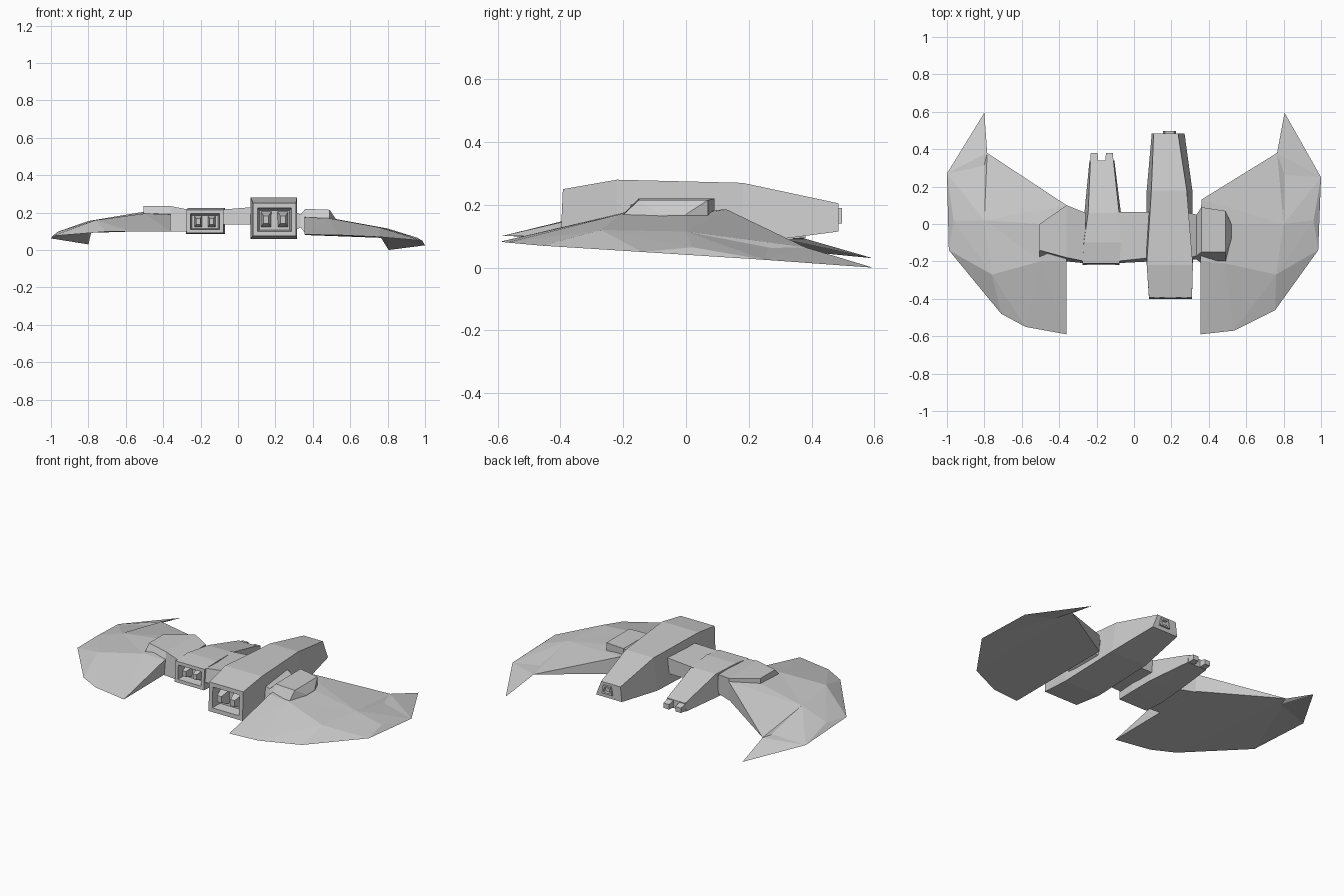
import bpy, bmesh


def make(name, bm):
    bmesh.ops.recalc_face_normals(bm, faces=bm.faces[:])
    me = bpy.data.meshes.new(name)
    bm.to_mesh(me)
    bm.free()
    ob = bpy.data.objects.new(name, me)
    bpy.context.collection.objects.link(ob)
    return ob


def loft(name, rings, intake=None):
    """Skin four-sided rings; optionally recess the first end."""
    bm = bmesh.new()
    vs = [[bm.verts.new(p) for p in r] for r in rings]
    for a, b in zip(vs, vs[1:]):
        for i in range(4):
            j = (i + 1) % 4
            bm.faces.new((a[i], a[j], b[j], b[i]))
    end = bm.faces.new(vs[0])
    bm.faces.new(vs[-1])
    bmesh.ops.recalc_face_normals(bm, faces=bm.faces[:])
    if intake:
        rim, depth = intake
        bmesh.ops.inset_region(bm, faces=[end], thickness=rim, use_even_offset=True)
        bmesh.ops.inset_region(bm, faces=[end], thickness=rim * 0.4, depth=-depth, use_even_offset=True)
    return make(name, bm)


def ysec(y, x0, x1, z0, z1, t0=0, t1=0, dy=0):
    """Ring across y; t0/t1 pull the top corners inward, dy slants the top."""
    return [(x0, y, z0), (x1, y, z0), (x1 - t1, y + dy, z1), (x0 + t0, y + dy, z1)]


def xsec(x, yb, yt, yr, z0, z1):
    """Ring across x with a slanted front edge (yb bottom, yt top)."""
    return [(x, yb, z0), (x, yr, z0), (x, yr, z1), (x, yt, z1)]


# Faceted wings: shared faces, one set of points per side
WING_FACES = [
    (0, 1, 10), (0, 10, 9), (1, 11, 10), (1, 2, 11), (2, 3, 11), (3, 14, 11),
    (11, 14, 12), (3, 4, 14), (14, 4, 12), (12, 4, 5), (12, 5, 6), (12, 6, 8),
    (12, 8, 13), (10, 11, 12), (10, 12, 13), (9, 10, 13), (9, 13, 8),
    (6, 7, 8), (0, 9, 8, 7),
    (0, 7, 1), (1, 7, 2), (2, 7, 6), (2, 6, 3), (3, 6, 4), (4, 6, 5)]


def wing(name, side, pts):
    bm = bmesh.new()
    vs = [bm.verts.new((side * x, y, z)) for x, y, z in pts]
    for f in WING_FACES:
        bm.faces.new([vs[i] for i in f])
    make(name, bm)


wing("left_wing", -1, [
    (.36, -.59, .10), (.58, -.55, .10), (.71, -.48, .098), (.99, -.14, .075),
    (1, .27, .062), (.80, .595, .03), (.785, .38, .092), (.36, .10, .105),
    (.36, .10, .215), (.36, -.20, .19), (.50, -.20, .195), (.76, -.27, .16),
    (.80, .02, .155), (.50, 0, .205), (.965, .02, .097)])
wing("right_wing", 1, [
    (.355, -.59, .083), (.535, -.57, .08), (.755, -.46, .07), (.985, -.14, .05),
    (1, .25, .025), (.805, .595, 0), (.765, .38, .065), (.36, .13, .08),
    (.36, .13, .185), (.355, -.20, .175), (.485, -.21, .17), (.76, -.27, .12),
    (.80, .0, .115), (.525, 0, .165), (.96, .02, .065)])

# Wing root arms
loft("left_arm", [xsec(-.505, -.205, -.14, 0, .165, .235),
                  xsec(-.36, -.20, -.18, .10, .10, .235),
                  xsec(-.26, -.21, -.20, .06, .10, .215)])
loft("right_arm", [xsec(.29, -.19, -.18, .06, .10, .21),
                   xsec(.335, -.19, -.17, .05, .12, .19),
                   xsec(.36, -.21, -.15, .09, .09, .22),
                   xsec(.49, -.22, -.15, .07, .15, .215),
                   xsec(.52, -.10, -.08, .0, .14, .17)])

# Bridge between the two hulls
loft("centre_bridge", [xsec(-.10, -.21, -.20, .065, .135, .215),
                       xsec(.09, -.20, -.18, .065, .135, .23)])

# Large hull with recessed front
loft("large_hull", [ysec(-.40, .08, .31, .075, .25, dy=.008),
                    ysec(-.22, .068, .315, .06, .28),
                    ysec(.18, .068, .312, .075, .27, .025, .03),
                    ysec(.485, .095, .27, .115, .205, .01, .035)], (.025, .06))

# Small hull with recessed front and forked tail
loft("small_hull", [ysec(-.22, -.275, -.078, .09, .215, dy=.008),
                    ysec(-.10, -.278, -.07, .085, .225, .01, .0),
                    ysec(.06, -.265, -.07, .085, .215, .02, .01),
                    ysec(.34, -.238, -.105, .09, .14, .005, .005)], (.02, .05))
for side, x0, x1 in (("left", -.236, -.19), ("right", -.155, -.108)):
    loft(side + "_tail_prong", [ysec(.31, x0, x1, .09, .142),
                                ysec(.38, x0 + .005, x1 - .005, .095, .125)])

# Tapered barrels inside each intake
for hull, cx, cz, y, s in (("large", .195, .163, -.395, 1), ("small", -.177, .153, -.215, .8)):
    for side, d in (("left", -1), ("right", 1)):
        c = cx + d * .045 * s
        loft(f"{hull}_{side}_barrel", [
            ysec(y, c - .014 * s, c + .014 * s, cz - .02 * s, cz + .02 * s),
            ysec(y + .07, c - .03 * s, c + .03 * s, cz - .045 * s, cz + .045 * s)])

# Rear nozzle
loft("rear_nozzle", [ysec(.497, .155, .225, .14, .19, .01, .01),
                     ysec(.47, .155, .225, .14, .19, .01, .01)], (.01, .015))
